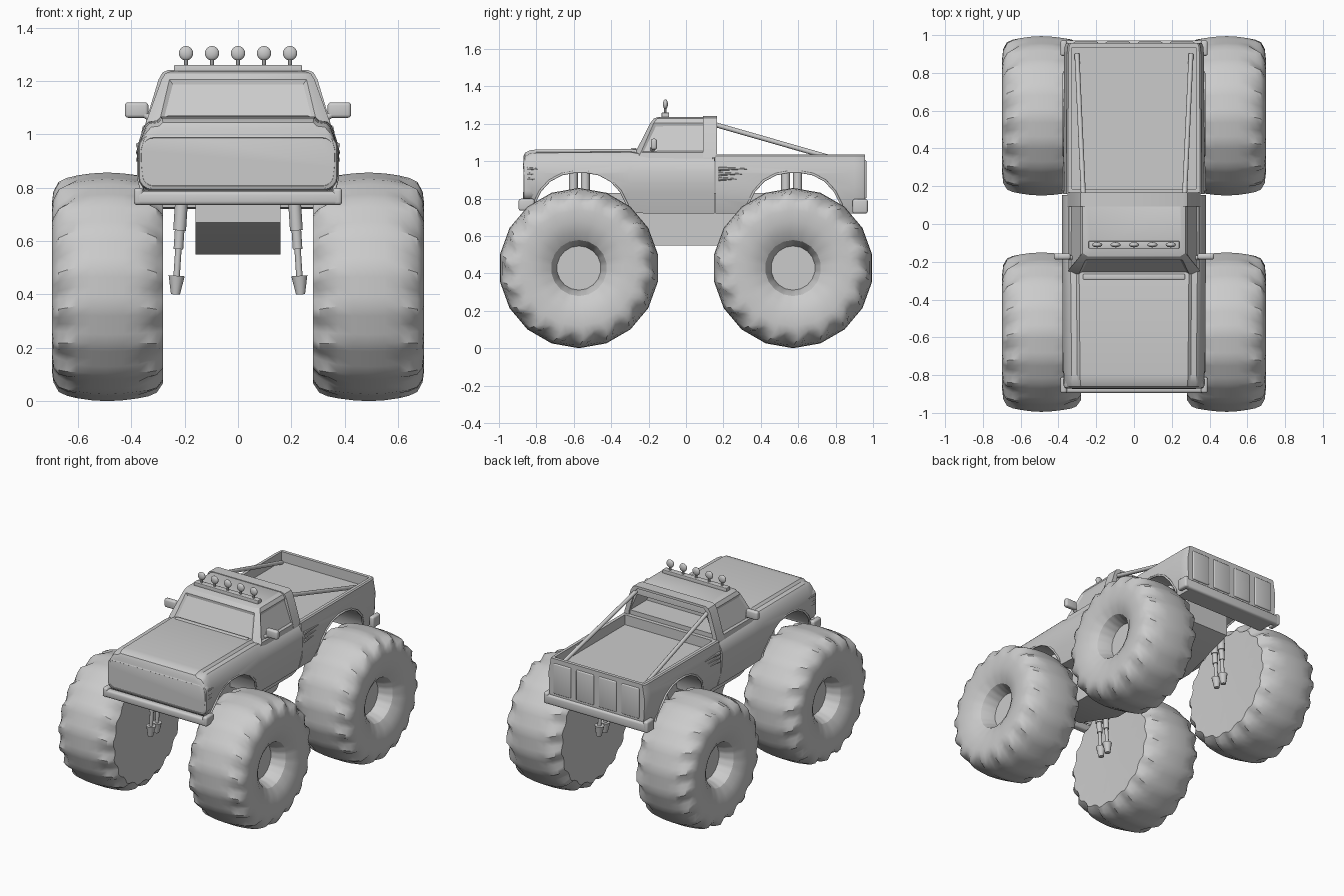
import bpy, bmesh, math
from mathutils import Vector

if "Cube" in bpy.data.objects:
    bpy.data.objects.remove(bpy.data.objects["Cube"])


def finish(name, bm, bevel=0, smooth=35):
    bmesh.ops.recalc_face_normals(bm, faces=bm.faces[:])
    me = bpy.data.meshes.new(name)
    bm.to_mesh(me)
    bm.free()
    ob = bpy.data.objects.new(name, me)
    bpy.context.collection.objects.link(ob)
    bpy.ops.object.select_all(action='DESELECT')
    ob.select_set(True)
    bpy.context.view_layer.objects.active = ob
    if bevel:
        m = ob.modifiers.new("bevel", 'BEVEL')
        m.width, m.segments, m.limit_method = bevel, 3, 'ANGLE'
        bpy.ops.object.modifier_apply(modifier="bevel")
    if smooth:
        bpy.ops.object.shade_smooth_by_angle(angle=math.radians(smooth))
    return ob


def loft_bm(sections):
    bm = bmesh.new()
    rings = [[bm.verts.new(p) for p in s] for s in sections]
    n = len(rings[0])
    for a, b in zip(rings, rings[1:]):
        for i in range(n):
            j = (i + 1) % n
            bm.faces.new((a[i], a[j], b[j], b[i]))
    bm.faces.new(rings[0])
    bm.faces.new(rings[-1])
    bmesh.ops.recalc_face_normals(bm, faces=bm.faces[:])
    return bm


def box(name, x, y, z, bevel=0):
    s = [[(x[0], y[0], h), (x[1], y[0], h), (x[1], y[1], h), (x[0], y[1], h)] for h in z]
    return finish(name, loft_bm(s), bevel)


def rod(name, p, q, r1, r2=None, seg=12):
    p, q = Vector(p), Vector(q)
    rot = (q - p).to_track_quat('Z', 'Y')
    secs = []
    for c, r in ((p, r1), (q, r1 if r2 is None else r2)):
        secs.append([c + rot @ Vector((r * math.cos(t), r * math.sin(t), 0))
                     for t in (2 * math.pi * i / seg for i in range(seg))])
    return finish(name, loft_bm(secs))


def cut(ob, cutter):
    m = ob.modifiers.new("cut", 'BOOLEAN')
    m.operation, m.solver, m.object = 'DIFFERENCE', 'EXACT', cutter
    bpy.ops.object.select_all(action='DESELECT')
    ob.select_set(True)
    bpy.context.view_layer.objects.active = ob
    bpy.ops.object.modifier_apply(modifier="cut")
    bpy.data.objects.remove(cutter)
    bpy.ops.object.shade_smooth_by_angle(angle=math.radians(35))


def mirrored(half, y):
    return [(x, y, z) for x, z in half] + [(-x, y, z) for x, z in reversed(half)]


# Wheel arches: half outline (y offset, z), used for the cuts and the lips
ARCH = [(.255, .70), (.25, .77), (.215, .84), (.165, .895), (.10, .93), (.035, .942)]
ARCH = [(-y, z) for y, z in ARCH] + ARCH[::-1]


def arch_cutter(y0):
    pts = [(-.255, .5)] + ARCH + [(.255, .5)]
    return finish("arch_cutter", loft_bm([[(x, y0 + y, z) for y, z in pts] for x in (-.6, .6)]), 0, 0)


# Front body: fenders, hood and doors
def hood_section(y, s, zb, zt):
    half = [(.345, zb), (.372, .83), (.378, .88), (.38, .94), (.37, .98), (.352, zt - .035),
            (.335, zt - .018), (.305, zt - .014), (.29, zt)]
    return mirrored([(x * s, z) for x, z in half], y)


front = finish("front_body", loft_bm([hood_section(*a) for a in (
    (-.87, .955, .80, 1.025), (-.86, .97, .79, 1.045), (-.835, .98, .775, 1.058),
    (-.80, .985, .75, 1.062), (-.3, 1, .725, 1.066), (-.2, 1, .72, 1.05), (.153, 1, .72, 1.045))]))
cut(front, arch_cutter(-.565))

# Pickup bed with shallow open top
bed_half = [(.345, .72), (.37, .80), (.374, .86), (.376, .94), (.368, .98), (.36, 1.028), (.352, 1.035)]
bed = finish("bed", loft_bm([mirrored([(x * s, z) for x, z in bed_half], y)
                             for y, s in ((.159, .995), (.90, .985), (.94, .975), (.957, .955))]))
cut(bed, arch_cutter(.58))
cut(bed, box("bed_cutter", (-.328, .328), (.185, .935), (.968, 1.2)))

# Arch lips
for y0 in (-.565, .58):
    for s in (-1, 1):
        cu = bpy.data.curves.new("arch_lip", 'CURVE')
        cu.dimensions, cu.bevel_depth, cu.bevel_resolution = '3D', .007, 1
        sp = cu.splines.new('POLY')
        sp.points.add(len(ARCH) - 1)
        for p, (y, z) in zip(sp.points, ARCH):
            p.co = (s * (.372 if z > .8 else .355), y0 + y, max(z, .74), 1)
        bpy.context.collection.objects.link(bpy.data.objects.new("arch_lip", cu))


# Cab with inset windows and open rear window
def cab_section(z, hx, y0, y1, c):
    r = [(hx - c, y0), (hx, y0 + c * .6), (hx, y1 - .012), (hx - .012, y1)]
    return [(x, y, z) for x, y in r] + [(-x, y, z) for x, y in reversed(r)]


bm = loft_bm([cab_section(*a) for a in (
    (1.0, .352, -.295, .155, .05), (1.045, .345, -.272, .155, .05), (1.205, .287, -.19, .155, .03),
    (1.228, .273, -.172, .152, .03), (1.237, .25, -.145, .14, .03))])
panes = [f for f in bm.faces if 1.1 < f.calc_center_median().z < 1.15 and f.calc_area() > .02]
for f in panes:
    rear = f.normal.y > .9
    if rear:
        bmesh.ops.inset_individual(bm, faces=[f], thickness=.03)
    bmesh.ops.inset_individual(bm, faces=[f], thickness=.004 if rear else .02,
                               depth=-.17 if rear else -.009)
finish("cab", bm, 0, 30)

# Windshield frame strip at the cowl
box("cowl", (-.27, .27), (-.295, -.265), (1.05, 1.07), .006)

# Rear cab hoop
outer = [(.352, 1.02), (.342, 1.06), (.298, 1.205), (.283, 1.232), (.262, 1.241)]
inner = [(.25, 1.225), (.27, 1.2), (.31, 1.06), (.315, 1.02)]
half = outer + [(0, 1.241), (0, 1.225)] + inner
bm = bmesh.new()
for s in (-1, 1):
    b = loft_bm([[(s * x, y, z) for x, z in half] for y in (.092, .166)])
    tmp = bpy.data.meshes.new("tmp")
    b.to_mesh(tmp)
    b.free()
    bm.from_mesh(tmp)
    bpy.data.meshes.remove(tmp)
finish("cab_hoop", bm)

# Grille panel: rounded rectangle, slightly bowed, with a recessed face
def grille_ring(hx, z0, z1, r, y):
    pts = []
    for cx, cz, a0 in ((hx - r, z1 - r, 0), (-hx + r, z1 - r, 90), (-hx + r, z0 + r, 180), (hx - r, z0 + r, 270)):
        for k in range(5):
            t = math.radians(a0 + k * 22.5)
            x = cx + r * math.cos(t)
            pts.append((x, y + .015 * (x / .37) ** 2, cz + r * math.sin(t)))
    return pts


finish("grille", loft_bm([grille_ring(.365, .79, 1.01, .05, -.83), grille_ring(.374, .79, 1.0, .05, -.865),
                          grille_ring(.37, .794, .997, .048, -.88), grille_ring(.358, .806, .988, .042, -.884),
                          grille_ring(.352, .812, .98, .038, -.872)]))

# Bumpers with wrapped ends
for name, a, b, c, z in (("front", -.895, -.85, -.81, (.735, .787)), ("rear", .972, .93, .89, (.72, .785))):
    box(name + "_bumper", (-.385, .385), sorted((a, b)), z, .014)
    for s in (-1, 1):
        box(name + "_bumper_end", sorted((s * .355, s * .39)), sorted((a, c)), (z[0], z[1] + .012), .012)

# Tailgate ribs
for x in (-.255, -.085, .085, .255):
    box("tailgate_panel", (x - .065, x + .065), (.94, .965), (.80, 1.005), .007)

# Chassis tub
tub = [(-.72, .83), (-.72, .67), (-.35, .55), (.35, .55), (.72, .67), (.72, .83)]
finish("chassis", loft_bm([[(x, y, z) for y, z in tub] for x in (-.16, .16)]))

# Roof light bar and lamps
box("light_bar", (-.24, .24), (-.13, -.09), (1.228, 1.26), .004)
for i in range(-2, 3):
    x = i * .0975
    rod("lamp_stem", (x, -.11, 1.25), (x, -.11, 1.29), .007, seg=8)
    bm = bmesh.new()
    bmesh.ops.create_uvsphere(bm, u_segments=16, v_segments=10, radius=.027)
    for v in bm.verts:
        v.co = (v.co.x + x, v.co.y * .5 - .11, v.co.z + 1.304)
    finish("lamp", bm, 0, 60)

# Mirrored fittings: bed bars, side mirrors, fender vents, shocks
for s in (-1, 1):
    rod("bed_bar", (s * .268, .15, 1.197), (s * .302, .90, .982), .013)
    rod("mirror_arm", (s * .32, -.18, 1.055), (s * .36, -.175, 1.08), .012)
    box("mirror", sorted((s * .336, s * .424)), (-.188, -.155), (1.062, 1.12), .012)
    for k in range(3):
        z = .905 + k * .027
        rod("bed_vent", (s * .372, .175, z), (s * .374, .33 - .03 * (2 - k), z), .011, .002, 8)
        rod("fender_vent", (s * .367, -.85, z), (s * .37, -.79, z), .01, .002, 8)
    for y0 in (-.57, .565):
        for dy in (-.032, .032):
            y = y0 + dy
            at = lambda z: (s * (.20 + (.93 - z) * .065), y, z)
            rod("shock_body", at(.945), at(.64), .024)
            rod("shock_collar", at(.64), at(.57), .018)
            rod("shock_rod", at(.57), at(.46), .012)
            rod("shock_foot", at(.47), at(.40), .03, .017)

# Tyres: (x, radius, lug depth, twist) swept round; 18 flat-sided lugs
TYRE = [(.288, .12, 0, 0), (.282, .32, 0, 0), (.281, .362, .012, .06), (.305, .397, .024, .04),
        (.335, .41, .016, .02), (.375, .418, 0, 0), (.43, .425, 0, 0), (.49, .4285, 0, 0), (.55, .425, 0, 0),
        (.605, .417, 0, 0), (.642, .408, .016, .02), (.672, .394, .024, .04), (.692, .358, .014, .07),
        (.698, .31, 0, 0), (.695, .25, 0, 0), (.682, .195, 0, 0), (.655, .15, 0, 0), (.61, .128, 0, 0),
        (.565, .118, 0, 0)]
LUGS, SUB = 18, 4
for s in (-1, 1):
    for y0 in (-.5725, .5725):
        rings = []
        for x, r, lug, tw in TYRE:
            ring = []
            for i in range(LUGS * SUB):
                t = 2 * math.pi * i / (LUGS * SUB)
                flat = math.cos(math.pi / LUGS) / math.cos((i % SUB) / SUB * 2 * math.pi / LUGS - math.pi / LUGS)
                rr = r * flat - (lug if i % SUB > 1 else 0)
                ring.append((s * x, y0 + rr * math.sin(t + tw), .4285 - rr * math.cos(t + tw)))
            rings.append(ring)
        finish("tyre", loft_bm(rings), 0, 32)
